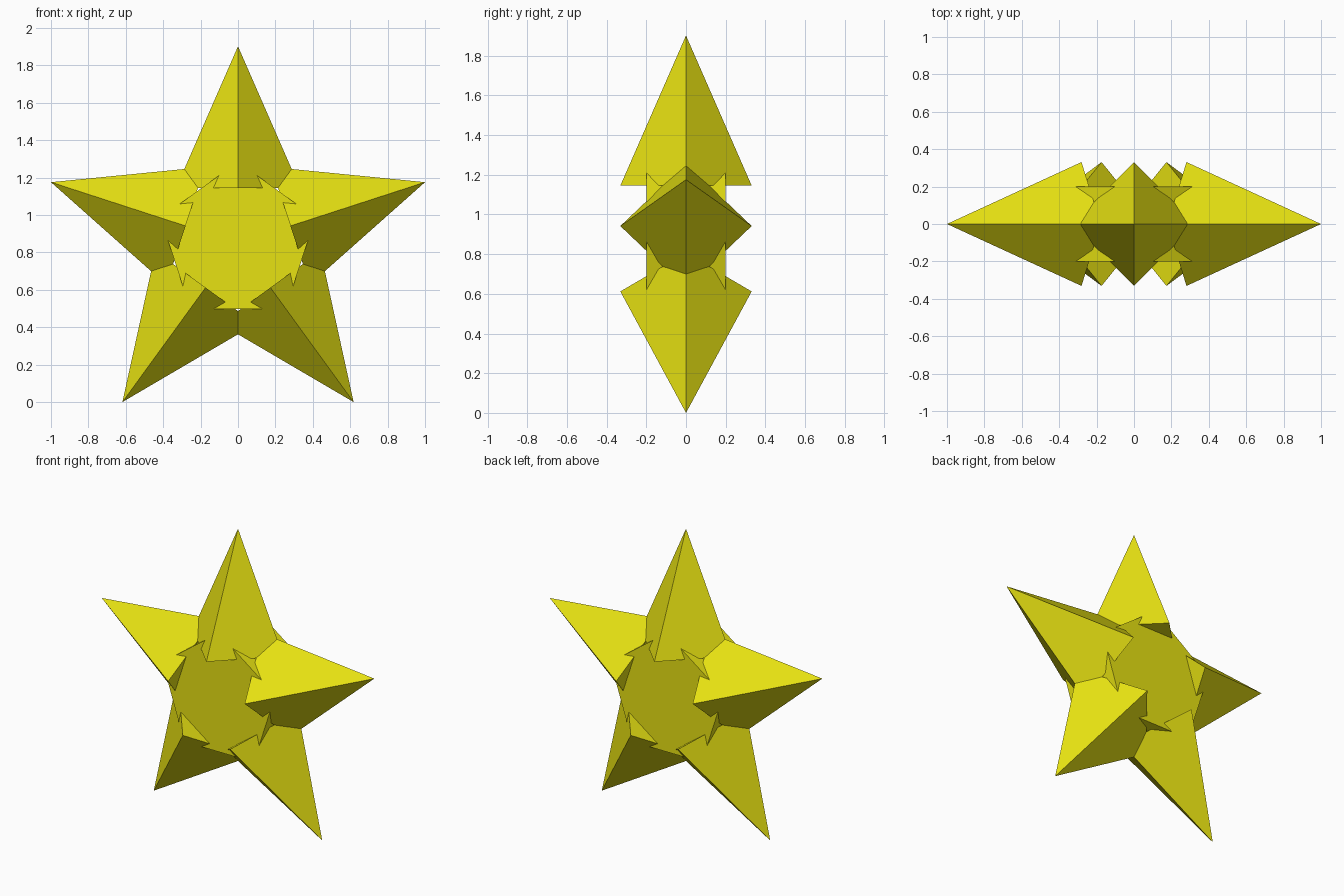
import bpy
import bmesh
from math import cos, pi, tau
from mathutils import Matrix, Vector

cube = bpy.data.objects.get("Cube")
if cube:
    bpy.data.objects.remove(cube, do_unlink=True)

TIP = 1 / cos(pi / 10)          # centre to arm tip, giving a width of 2
CENTRE = Vector((0, 0, TIP * cos(pi / 5)))
BASE = 0.295                    # centre to arm base
ARM_RADIUS = 0.331
CORE_RADIUS = 0.435
CORE_DEPTH = 0.4

yellow = bpy.data.materials.new("yellow")
yellow.use_nodes = True
colour = (0.8, 0.76, 0.006, 1)
yellow.diffuse_color = colour
yellow.node_tree.nodes["Principled BSDF"].inputs["Base Color"].default_value = colour


def add_cone(name, sides, bottom, top, depth, matrix):
    """Flat-sided cone or prism along local z."""
    bm = bmesh.new()
    bmesh.ops.create_cone(bm, cap_ends=True, segments=sides, radius1=bottom,
                          radius2=top, depth=depth, matrix=matrix)
    bmesh.ops.remove_doubles(bm, verts=bm.verts, dist=0.0001)
    bmesh.ops.recalc_face_normals(bm, faces=bm.faces)
    mesh = bpy.data.meshes.new(name)
    bm.to_mesh(mesh)
    bm.free()
    mesh.materials.append(yellow)
    obj = bpy.data.objects.new(name, mesh)
    bpy.context.collection.objects.link(obj)


# Five four-sided pyramid arms around the centre
for i in range(5):
    place = (Matrix.Translation(CENTRE) @ Matrix.Rotation(i * tau / 5, 4, "Y")
             @ Matrix.Translation((0, 0, (BASE + TIP) / 2)))
    add_cone(f"star_arm_{i + 1}", 4, ARM_RADIUS, 0, TIP - BASE, place)

# Pentagonal core, its corners hidden inside the arms
place = Matrix.Translation(CENTRE) @ Matrix.Rotation(pi / 2, 4, "X")
add_cone("star_core", 5, CORE_RADIUS, CORE_RADIUS, CORE_DEPTH, place)
